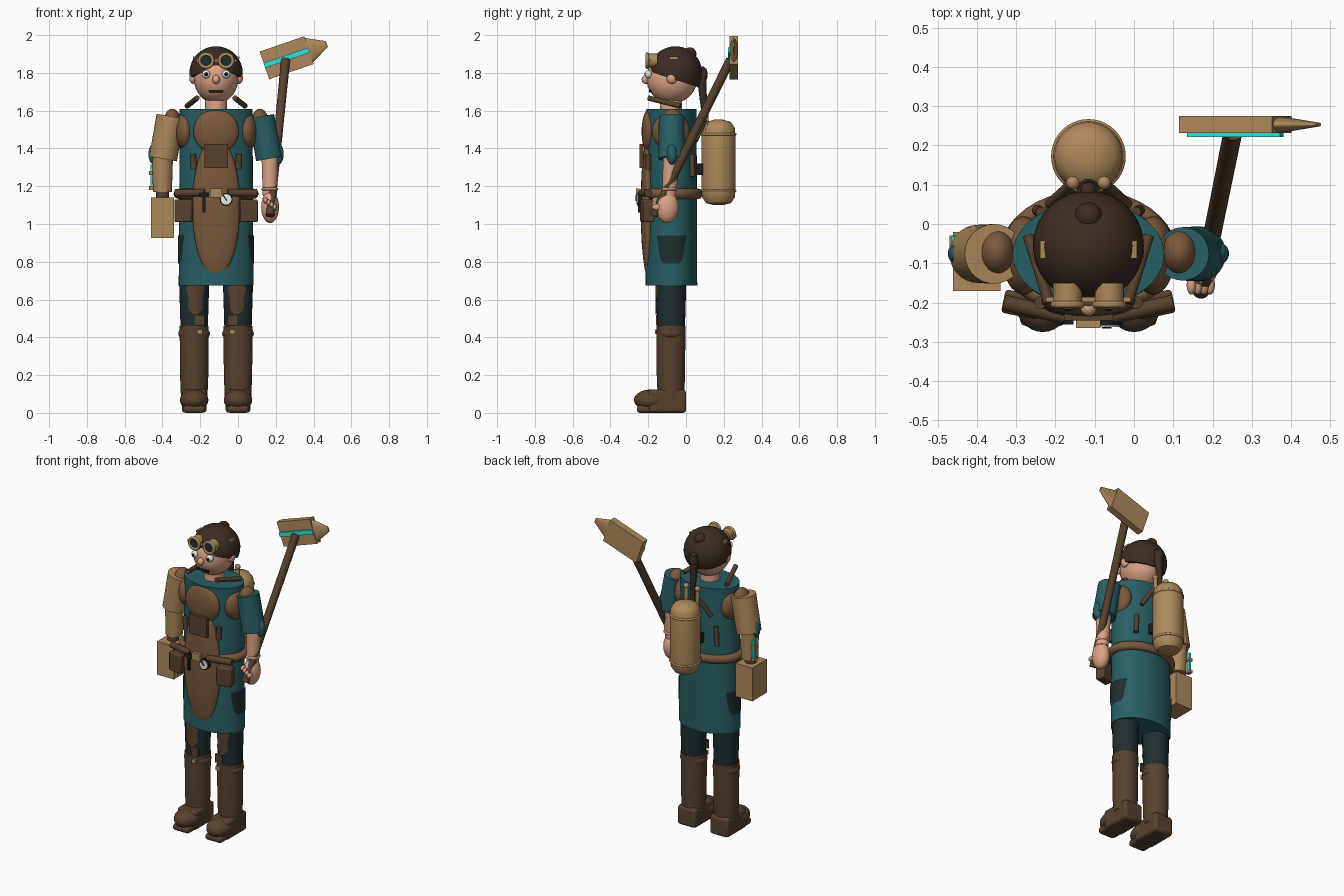
import bpy, bmesh, math
from mathutils import Vector

cube = bpy.data.objects.get("Cube")
if cube:
    bpy.data.objects.remove(cube, do_unlink=True)

CX = -0.116   # body centre line; all x below are offsets from it
SIDES = ((1, "left"), (-1, "right"))


def material(name, r, g, b):
    m = bpy.data.materials.new(name)
    m.use_nodes = True
    m.diffuse_color = (r, g, b, 1)
    m.node_tree.nodes["Principled BSDF"].inputs["Base Color"].default_value = (r, g, b, 1)
    return m


TEAL = material("teal cloth", .022, .115, .13)
DARK = material("dark trouser cloth", .014, .027, .03)
BRASS = material("brass", .42, .25, .105)
LEATHER = material("mid leather", .195, .098, .045)
BROWN = material("dark leather", .098, .054, .027)
HAIR = material("hair brown", .046, .025, .016)
SKIN = material("skin", .72, .37, .24)
CYAN = material("glowing cyan", .026, .75, .68)
WHITE = material("white", .8, .8, .78)
BLACK = material("black iron", .012, .012, .013)


def finish(name, mat):
    o = bpy.context.object
    o.name = name
    o.data.materials.append(mat)
    bpy.ops.object.shade_smooth_by_angle(angle=math.radians(40))
    return o


def ball(name, loc, size, mat):
    bpy.ops.mesh.primitive_uv_sphere_add(segments=32, ring_count=18, location=(CX + loc[0], loc[1], loc[2]))
    bpy.context.object.scale = size
    return finish(name, mat)


def box(name, loc, size, mat, rot=(0, 0, 0), bevel=0):
    bpy.ops.mesh.primitive_cube_add(size=1, location=(CX + loc[0], loc[1], loc[2]), rotation=rot)
    o = bpy.context.object
    o.scale = size
    if bevel:
        bpy.ops.object.transform_apply(location=False, rotation=False)
        b = o.modifiers.new("bevel", 'BEVEL')
        b.width, b.segments = bevel, 2
    return finish(name, mat)


def tube(name, a, b, r, mat, r2=None, sides=28):
    a, b = Vector(a), Vector(b)
    mid = (a + b) / 2 + Vector((CX, 0, 0))
    bpy.ops.mesh.primitive_cone_add(vertices=sides, radius1=r, radius2=r if r2 is None else r2,
                                    depth=(b - a).length, location=mid)
    bpy.context.object.rotation_euler = (b - a).to_track_quat('Z', 'Y').to_euler()
    return finish(name, mat)


def ring(name, loc, r, minor, mat, scale=(1, 1, 1), rot=(0, 0, 0)):
    bpy.ops.mesh.primitive_torus_add(major_radius=r, minor_radius=minor, major_segments=40, minor_segments=12,
                                     location=(CX + loc[0], loc[1], loc[2]), rotation=rot)
    bpy.context.object.scale = scale
    return finish(name, mat)


def lathe(name, loc, profile, mat, sides=40, scale_y=1):
    bm = bmesh.new()
    loops = [[bm.verts.new((r * math.cos(2 * math.pi * i / sides), scale_y * r * math.sin(2 * math.pi * i / sides), z))
              for i in range(sides)] for r, z in profile]
    for p, q in zip(loops, loops[1:]):
        for i in range(sides):
            j = (i + 1) % sides
            bm.faces.new((p[i], p[j], q[j], q[i]))
    bm.faces.new(loops[0][::-1])
    bm.faces.new(loops[-1])
    return from_bmesh(name, bm, loc, mat)


def from_bmesh(name, bm, loc, mat):
    me = bpy.data.meshes.new(name)
    bm.to_mesh(me)
    bm.free()
    o = bpy.data.objects.new(name, me)
    bpy.context.collection.objects.link(o)
    o.location = (CX + loc[0], loc[1], loc[2])
    bpy.ops.object.select_all(action='DESELECT')
    o.select_set(True)
    bpy.context.view_layer.objects.active = o
    return finish(name, mat)


def wrap_patch(name, loc, rx, ry, facing, rows, mat, steps=12):
    """Thin cloth patch bent round an oval column; rows are (height, half angle)."""
    bm = bmesh.new()
    grid = []
    for z, half in rows:
        angles = [facing + half * (2 * i / steps - 1) for i in range(steps + 1)]
        grid.append([bm.verts.new((rx * math.cos(t), ry * math.sin(t), z)) for t in angles])
    for p, q in zip(grid, grid[1:]):
        for i in range(steps):
            bm.faces.new((p[i], p[i + 1], q[i + 1], q[i]))
    return from_bmesh(name, bm, loc, mat)


# Coat, belt and apron
lathe("coat", (0, -.077, 0), [(.198, .675), (.195, 1.15), (.193, 1.61)], TEAL, 48, .69)
ring("belt", (0, -.075, 1.16), .198, .027, LEATHER, (1, .72, 1))
ball("apron_bib", (0, -.195, 1.49), (.12, .04, .12), LEATHER)
ball("apron_skirt", (0, -.2, 1.09), (.127, .04, .37), LEATHER)
box("bib_pocket", (0, -.235, 1.36), (.125, .02, .125), BROWN)
box("belt_buckle", (0, -.255, 1.165), (.062, .02, .048), BRASS)
tube("gauge_rim", (.053, -.235, 1.13), (.053, -.258, 1.13), .034, BLACK)
tube("gauge_dial", (.053, -.25, 1.13), (.053, -.262, 1.13), .028, WHITE)
box("gauge_needle", (.047, -.264, 1.138), (.006, .005, .034), BLACK, (0, -.6, 0))
box("belt_tool_shaft", (-.063, -.247, 1.115), (.016, .014, .11), BLACK)
box("belt_tool_head", (-.063, -.247, 1.155), (.05, .018, .022), BLACK)

for s, side in SIDES:
    # Belt pouches, coat pockets and straps
    box(side + "_pouch", (s * .17, -.205, 1.07), (.095, .06, .12), BROWN, (0, 0, s * .2), .008)
    tube(side + "_belt_roll", (s * .06, -.235, 1.165), (s * .215, -.2, 1.165), .02, BROWN)
    facing = 0 if s > 0 else math.pi
    wrap_patch(side + "_coat_pocket", (0, -.077, 0), .202, .141, facing,
               [(.79, .3), (.81, .42), (.86, .5), (.94, .58)], DARK)
    tube(side + "_chest_strap", (s * .122, -.2, 1.37), (s * .118, -.2, 1.29), .016, BROWN)
    tube(side + "_collar_strap", (s * .153, -.03, 1.625), (s * .1, -.2, 1.667), .014, BROWN)
    tube(side + "_back_strap", (s * .12, .03, 1.37), (s * .13, .035, 1.25), .014, BROWN)
    tube(side + "_pack_strap", (s * .045, .1, 1.55), (s * .1, .05, 1.44), .013, BROWN)
    tube(side + "_tank_pipe", (s * .04, .105, 1.48), (s * .04, .105, 1.62), .013, BRASS)
    ball(side + "_pipe_cap", (s * .04, .105, 1.62), (.017, .017, .017), BRASS)

    # Shoulders and upper arms
    ball(side + "_strap_pad", (s * .165, -.08, 1.49), (.055, .1, .1), LEATHER)
    ball(side + "_shoulder", (s * .232, -.072, 1.54), (.046, .058, .07), LEATHER)
    metal = s < 0
    tube(side + "_upper_arm", (s * .281, -.076, 1.345), (s * .24, -.076, 1.57), .074 if metal else .07,
         BRASS if metal else TEAL, .076 if metal else .068)
    ball(side + "_elbow_pad", (s * .33, -.075, 1.37), (.028, .028, .055), TEAL)

    # Legs and boots
    x = s * .116
    tube(side + "_trouser", (x, -.078, .44), (x, -.078, .7), .072, DARK, .08)
    wrap_patch(side + "_thigh_patch", (x, -.078, 0), .081, .083, -math.pi / 2 - s * .1,
               [(.52, .2), (.56, .55), (.6, .45), (.66, .65), (.68, .5)], BROWN)
    box(side + "_knee_strap", (x - s * .03, -.152, .49), (.05, .012, .055), BROWN)
    lathe(side + "_boot_shaft", (x, -.08, 0), [(.07, .08), (.075, .2), (.077, .46)], BROWN)
    ball(side + "_knee_guard", (x, -.08, .42), (.084, .074, .045), BROWN)
    box(side + "_boot_buckle", (x - s * .03, -.158, .43), (.03, .014, .025), BRASS)
    box(side + "_boot_foot", (x, -.1, .062), (.13, .2, .122), BROWN, bevel=.015)
    ball(side + "_boot_toe", (x, -.185, .068), (.075, .09, .056), BROWN)
    box(side + "_boot_sole", (x, -.13, .02), (.116, .26, .04), BROWN, bevel=.015)

    # Face and goggles, paired parts
    ball(side + "_ear", (s * .122, -.075, 1.772), (.02, .028, .03), SKIN)
    ball(side + "_eye", (s * .053, -.198, 1.793), (.022, .02, .022), WHITE)
    ball(side + "_iris", (s * .053, -.213, 1.793), (.011, .008, .011), BLACK)
    tube(side + "_goggle_cup", (s * .053, -.15, 1.865), (s * .053, -.2, 1.865), .037, BRASS)
    tube(side + "_goggle_lens", (s * .053, -.19, 1.865), (s * .053, -.207, 1.865), .03, DARK)
    ring(side + "_goggle_rim", (s * .053, -.205, 1.865), .035, .009, BRASS, rot=(math.pi / 2, 0, 0))
    box(side + "_hair_clip", (s * .116, -.065, 1.88), (.014, .045, .012), BRASS)

# Head and hair
tube("neck", (0, -.08, 1.58), (0, -.08, 1.7), .058, SKIN)
ball("face", (0, -.075, 1.772), (.118, .135, .134), SKIN)
ball("nose", (0, -.213, 1.765), (.02, .022, .024), SKIN)
box("mouth", (0, -.188, 1.703), (.075, .018, .014), BLACK)
box("goggle_strap", (0, -.192, 1.865), (.215, .012, .016), BRASS)
bm = bmesh.new()
bmesh.ops.create_uvsphere(bm, u_segments=40, v_segments=24, radius=.141)
cut = bmesh.ops.bisect_plane(bm, geom=bm.verts[:] + bm.edges[:] + bm.faces[:], plane_co=(0, -.14, .008),
                             plane_no=(0, .32, 1), clear_inner=True)
bmesh.ops.holes_fill(bm, edges=[e for e in cut["geom_cut"] if isinstance(e, bmesh.types.BMEdge)], sides=0)
from_bmesh("hair_cap", bm, (0, -.056, 1.8), HAIR)
ball("hair_knot", (0, .02, 1.9), (.035, .035, .035), HAIR)
ball("ponytail_root", (0, .085, 1.79), (.028, .03, .045), HAIR)
tube("ponytail", (0, .1, 1.54), (0, .08, 1.82), .012, HAIR, .028)
ball("ponytail_tip", (0, .1, 1.545), (.016, .014, .03), HAIR)

# Back tank
lathe("back_tank", (.0, .172, 0), [(.025, 1.1), (.065, 1.11), (.086, 1.14), (.09, 1.18), (.09, 1.47), (.086, 1.51),
                                   (.065, 1.54), (.025, 1.552)], BRASS)
for z in (1.175, 1.475):
    ring("tank_band", (0, .172, z), .088, .007, BRASS)
box("tank_bracket", (0, .07, 1.29), (.1, .04, .06), BLACK)

# Mechanical right arm
tube("metal_forearm", (-.284, -.08, 1.17), (-.284, -.078, 1.36), .05, BRASS, .056)
tube("metal_wrist", (-.284, -.09, 1.12), (-.284, -.09, 1.18), .035, BROWN)
box("metal_gauntlet", (-.284, -.095, 1.033), (.12, .15, .215), BRASS)
box("arm_light", (-.341, -.042, 1.255), (.014, .02, .12), CYAN)
for z in (1.19, 1.27):
    box("arm_light_clip", (-.342, -.045, z), (.024, .032, .02), BRASS)

# Left forearm and hand
tube("forearm", (.284, -.09, 1.15), (.286, -.075, 1.37), .037, SKIN, .046)
ring("wrist_band", (.284, -.088, 1.185), .038, .007, SKIN)
ball("hand", (.286, -.1, 1.09), (.047, .06, .085), SKIN)
for i in range(4):
    ball("finger", (.262 + i * .016, -.155, 1.125 - i * .012), (.012, .025, .016), SKIN)

# War hammer
tube("hammer_handle", (.286, -.17, 1.045), (.368, .235, 1.87), .022, BROWN, .024)
tilt = -math.radians(19)
axis = Vector((math.cos(tilt), 0, -math.sin(tilt)))
mid = Vector((.374, .253, 1.88))
box("hammer_head", mid, (.25, .044, .155), BRASS, (0, tilt, 0))
box("hammer_light", mid + Vector((0, -.025, 0)), (.25, .012, .028), CYAN, (0, tilt, 0))
spike = tube("hammer_spike", mid + axis * .12, mid + axis * .225, .07, BRASS, .016)
spike.rotation_euler = (0, math.pi / 2 + tilt, 0)
spike.scale = (1, .3, 1)
